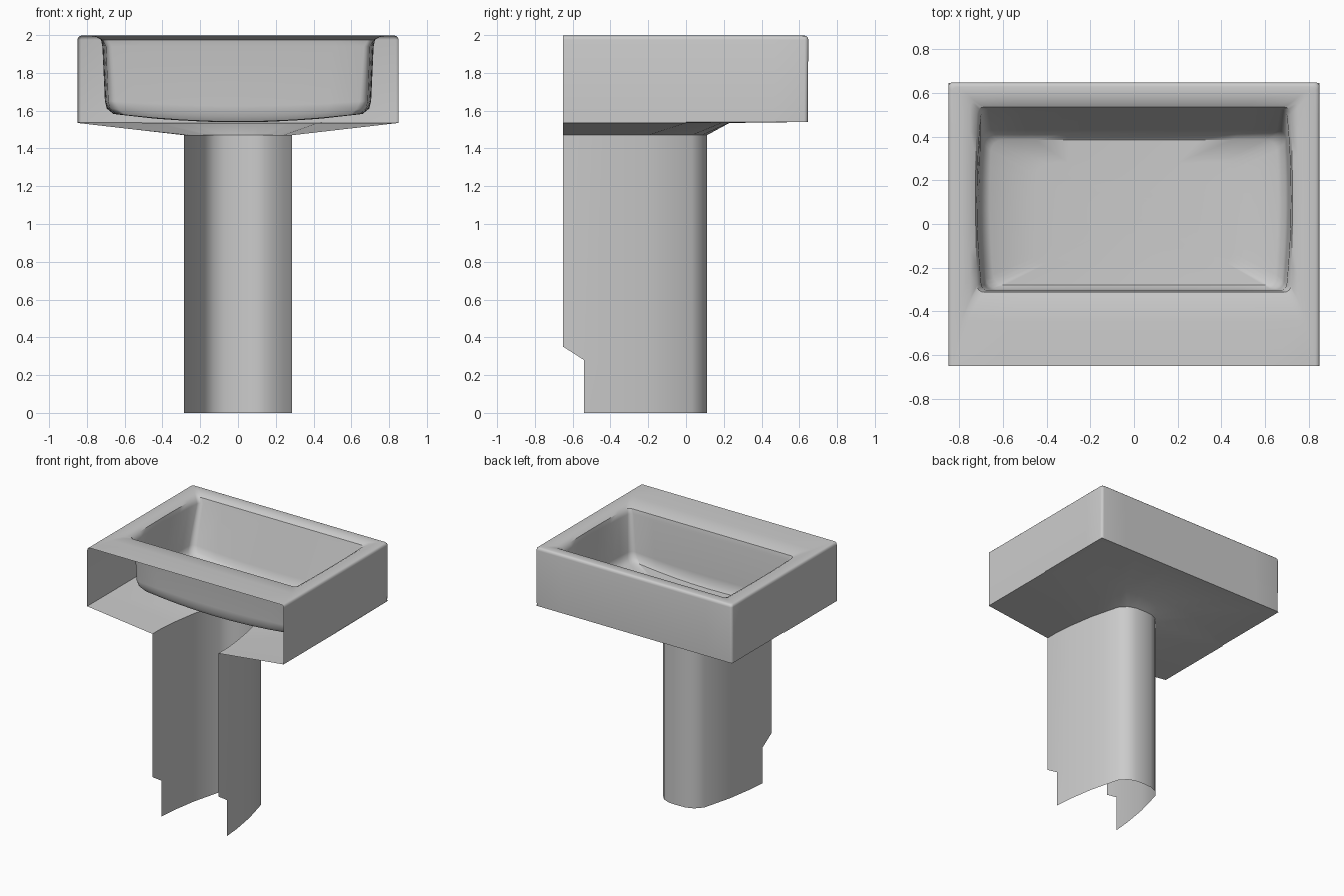
import bpy, bmesh
from math import sin, cos, pi, radians

if "Cube" in bpy.data.objects:
    bpy.data.objects.remove(bpy.data.objects["Cube"])


def make(name, build, angle=40):
    bm = bmesh.new()
    build(bm)
    bmesh.ops.remove_doubles(bm, verts=bm.verts, dist=0.0005)
    bmesh.ops.recalc_face_normals(bm, faces=bm.faces)
    me = bpy.data.meshes.new(name)
    bm.to_mesh(me)
    bm.free()
    ob = bpy.data.objects.new(name, me)
    bpy.context.collection.objects.link(ob)
    bpy.ops.object.select_all(action='DESELECT')
    ob.select_set(True)
    bpy.context.view_layer.objects.active = ob
    bpy.ops.object.shade_smooth_by_angle(angle=radians(angle))
    return ob


def loft(bm, rows, closed=False, open_back=False):
    rows = [[bm.verts.new(p) for p in r] for r in rows]
    n = len(rows[0])
    for a, b in zip(rows, rows[1:]):
        for i in range(n if closed else n - 1):
            j = (i + 1) % n
            quad = [a[i], a[j], b[j], b[i]]
            if open_back and all(v.co.y < -0.649 for v in quad):
                continue
            unique = []
            for v in quad:
                if all((v.co - u.co).length > 0.0005 for u in unique):
                    unique.append(v)
            if len(unique) > 2:
                bm.faces.new(unique)
    return rows


def ring(hx, y0, y1, z, r=0.0, r_back=None, bow=0.0, sag=0.0, n=8):
    """Rounded rectangle; bow narrows the back, sag drops the middle."""
    rb = r if r_back is None else r_back
    corners = [(hx, y0, -1, rb, -pi / 2), (hx, y1, 1, r, 0),
               (-hx, y1, 1, r, pi / 2), (-hx, y0, -1, rb, pi)]
    arcs = []
    for cx, cy, sy, rad, a0 in corners:
        sx = 1 if cx > 0 else -1
        arcs.append([(cx - sx * rad + rad * cos(a0 + k * pi / 8),
                      cy - sy * rad + rad * sin(a0 + k * pi / 8)) for k in range(5)])
    pts = []
    for k, arc in enumerate(arcs):
        pts += arc
        p, q = arc[-1], arcs[(k + 1) % 4][0]
        pts += [(p[0] + (q[0] - p[0]) * t / n, p[1] + (q[1] - p[1]) * t / n)
                for t in range(1, n)]
    return [(x * (1 - bow * ((y - 0.12) / 0.42) ** 2), y,
             z - sag * (1 - (x / 0.68) ** 2)) for x, y in pts]


def mirrored(half, z):
    return [(x, y, z) for x, y in half] + [(-x, y, z) for x, y in half[-2::-1]]


# Basin: skirt open at the back, rounded rim, bowl and sagging floor
def basin(bm):
    skirt = [ring(0.85, -0.65, 0.645, 1.54, 0.02, 0),
             ring(0.85, -0.65, 0.648, 1.975, 0.02, 0)]
    for k in (1, 2, 3):
        d = 0.02 * (1 - cos(k * pi / 6))
        skirt.append(ring(0.85 - d, -0.65, 0.648 - d,
                          1.977 + 0.02 * sin(k * pi / 6), 0.02, 0))
    loft(bm, skirt, True, True)
    bowl = [skirt[-1],
            ring(0.785, -0.45, 0.595, 1.996, 0.02),
            ring(0.75, -0.37, 0.56, 1.99, 0.025),
            ring(0.725, -0.312, 0.535, 1.975, 0.03, bow=0.01),
            ring(0.718, -0.305, 0.525, 1.94, 0.03, bow=0.03),
            ring(0.705, -0.303, 0.43, 1.65, 0.04, bow=0.03, sag=0.025),
            ring(0.695, -0.298, 0.415, 1.61, 0.05, bow=0.03, sag=0.04),
            ring(0.66, -0.28, 0.385, 1.585, 0.05, bow=0.03, sag=0.043),
            ring(0.45, -0.18, 0.28, 1.583, 0.05, sag=0.043),
            ring(0.2, -0.05, 0.15, 1.582, 0.05, sag=0.043)]
    rows = loft(bm, bowl, True)
    bm.faces.new(rows[-1])


make("basin", basin, 40)

# Pedestal plan, half of the U from the back edge to the front
plan = [(0.285, -0.65), (0.285, -0.54), (0.272, -0.4), (0.24, -0.2),
        (0.18, 0.03), (0.13, 0.085), (0.07, 0.107), (0, 0.11)]


# Underside: slopes from the pedestal neck out to the skirt edge
def underside(bm):
    flare = [(0.85, -0.65), (0.85, -0.54), (0.85, -0.4), (0.85, 0.0),
             (0.42, 0.19), (0.27, 0.225), (0.12, 0.23), (0, 0.23)]
    edge = [(0.85, -0.65), (0.85, -0.54), (0.85, -0.4), (0.85, 0.0),
            (0.85, 0.645), (0.5, 0.645), (0.2, 0.645), (0, 0.645)]
    loft(bm, [mirrored(plan, 1.47), mirrored(flare, 1.535), mirrored(edge, 1.54)])


make("underside", underside, 45)


# Pedestal: open-backed shell with a notch at the foot of each back edge
def pedestal(bm):
    loft(bm, [mirrored(plan[1:], z) for z in (0, 0.28, 1.47)])
    for s in (1, -1):
        bm.faces.new([bm.verts.new((s * 0.285, y, z)) for y, z in
                      ((-0.54, 0.28), (-0.65, 0.35), (-0.65, 1.47), (-0.54, 1.47))])


make("pedestal", pedestal, 45)
